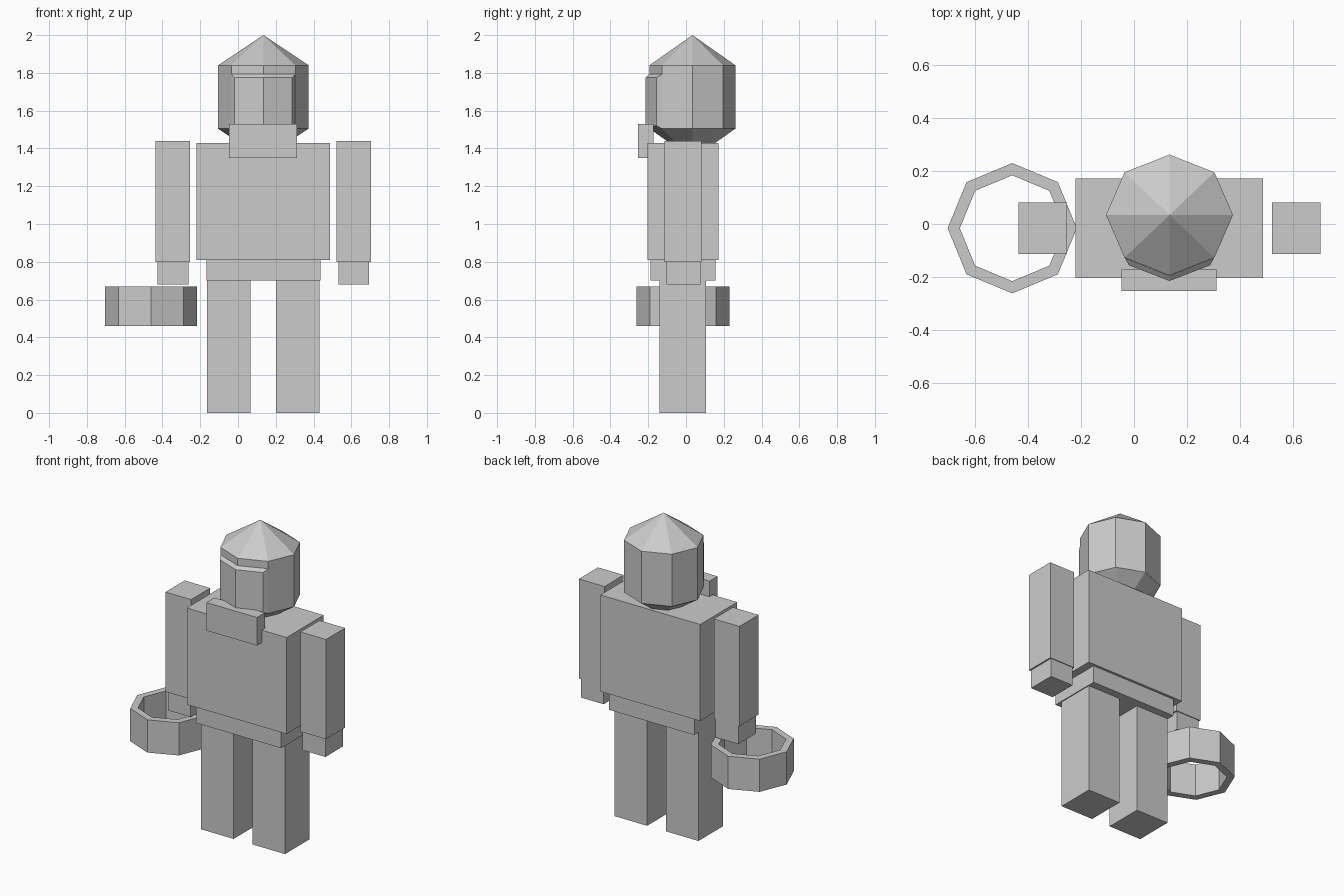
import bpy
import bmesh
from math import cos, sin, tau

if "Cube" in bpy.data.objects:
    bpy.data.objects.remove(bpy.data.objects["Cube"], do_unlink=True)

grey = bpy.data.materials.new("light_grey")
grey.use_nodes = True
grey.diffuse_color = (0.6, 0.6, 0.6, 1)
grey.node_tree.nodes["Principled BSDF"].inputs["Base Color"].default_value = (0.6, 0.6, 0.6, 1)

MID = 0.134  # the figure's own centre line


def finish(name, bm):
    bmesh.ops.recalc_face_normals(bm, faces=bm.faces)
    mesh = bpy.data.meshes.new(name)
    bm.to_mesh(mesh)
    bm.free()
    mesh.materials.append(grey)
    obj = bpy.data.objects.new(name, mesh)
    bpy.context.collection.objects.link(obj)
    return obj


def box(name, x, y, z):
    """Box given by its (low, high) range along each axis."""
    bm = bmesh.new()
    bmesh.ops.create_cube(bm, size=1)
    for v in bm.verts:
        v.co = [(a + b) / 2 + c * (b - a) for (a, b), c in zip((x, y, z), v.co)]
    return finish(name, bm)


def lathe(name, centre, profile, closed=False, sides=8):
    """Eight-sided turned shape from (x radius, y radius, height) points."""
    bm = bmesh.new()
    rings = [[bm.verts.new((centre[0] + rx * cos(tau * i / sides),
                            centre[1] + ry * sin(tau * i / sides), z))
              for i in range(sides)] for rx, ry, z in profile]
    pairs = list(zip(rings, rings[1:]))
    if closed:
        pairs.append((rings[-1], rings[0]))
    for a, b in pairs:
        for i in range(sides):
            j = (i + 1) % sides
            bm.faces.new((a[i], a[j], b[j], b[i]))
    bmesh.ops.remove_doubles(bm, verts=bm.verts, dist=0.0001)
    return finish(name, bm)


# Body
box("torso", (-0.221, 0.488), (-0.204, 0.172), (0.81, 1.43))
box("hips", (-0.168, 0.438), (-0.188, 0.156), (0.70, 0.81))

# Limbs, mirrored about the centre line
for side, s in (("right", -1), ("left", 1)):
    def span(near, far):
        return tuple(sorted((MID + s * near, MID + s * far)))
    box(side + "_leg", span(0.067, 0.298), (-0.14, 0.107), (0, 0.70))
    box(side + "_arm", span(0.388, 0.57), (-0.113, 0.081), (0.80, 1.44))
    box(side + "_hand", span(0.397, 0.56), (-0.104, 0.076), (0.68, 0.80))

# Head with pointed crown and tapered underside
lathe("head", (MID, 0.034),
      [(0, 0, 1.345), (0.24, 0.228, 1.505), (0.24, 0.228, 1.84), (0, 0, 2.0)])

# Face plate wrapped over the two front facets, with a chamfered rim
bm = bmesh.new()
back = [(-0.169, -0.128), (0, -0.195), (0.169, -0.128)]
front = [(-0.153, -0.156), (0, -0.215), (0.153, -0.156)]
rows = [[bm.verts.new((MID + x, y, z)) for x, y in pts]
        for pts, z in ((back, 1.505), (front, 1.52), (front, 1.775), (back, 1.793))]
for a, b in zip(rows, rows[1:] + rows[:1]):
    for i in range(2):
        bm.faces.new((a[i], a[i + 1], b[i + 1], b[i]))
for i in (0, 2):
    bm.faces.new([r[i] for r in rows])
finish("face_plate", bm)

# Collar block below the face
box("collar", (-0.047, 0.312), (-0.253, -0.172), (1.35, 1.53))

# Open ring under the right hand
lathe("hand_ring", (-0.46, -0.016),
      [(0.244, 0.246, 0.46), (0.244, 0.246, 0.67),
       (0.198, 0.2, 0.67), (0.198, 0.2, 0.46)], closed=True)
